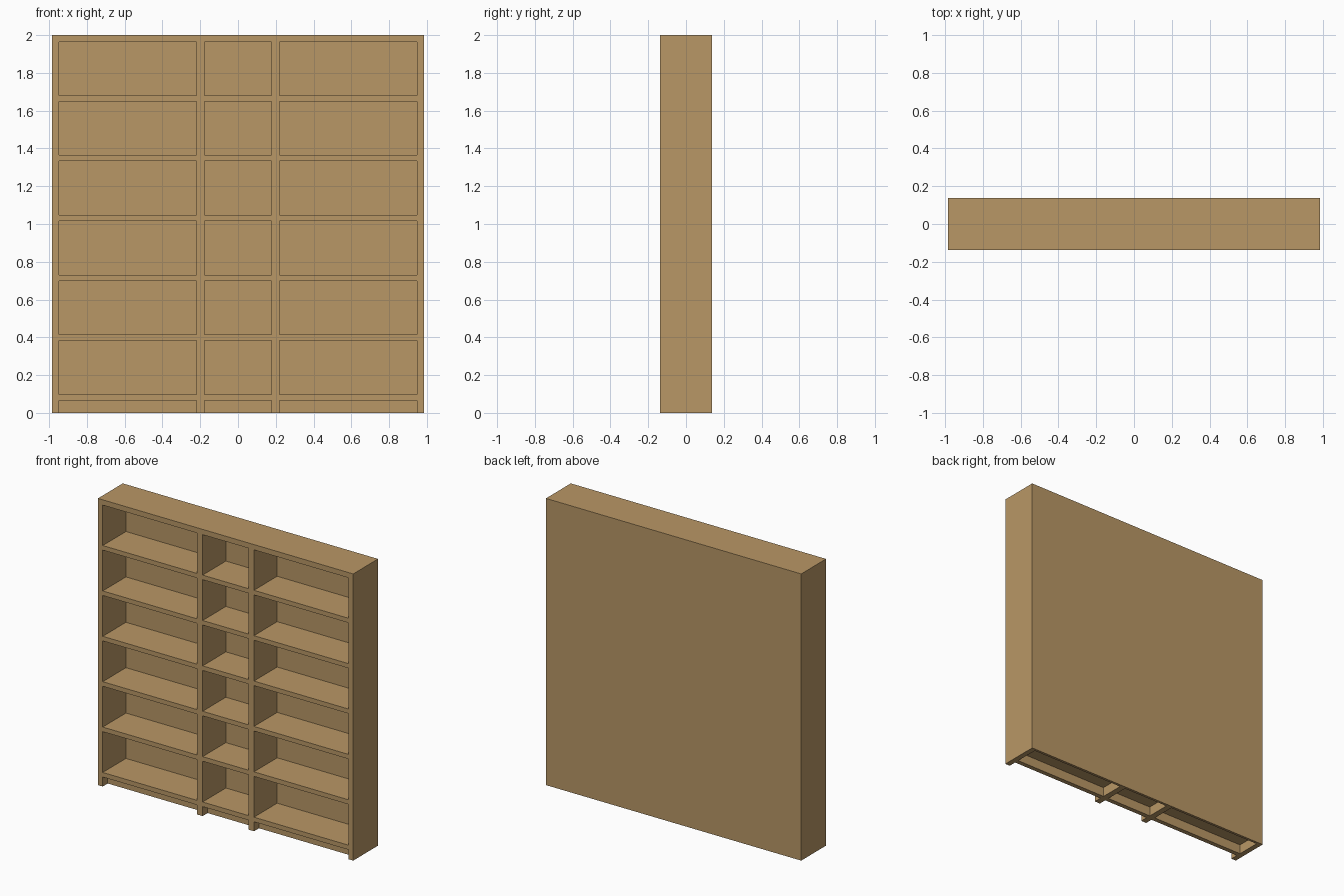
import bpy

if "Cube" in bpy.data.objects:
    bpy.data.objects.remove(bpy.data.objects["Cube"])

wood = bpy.data.materials.new("light oak")
wood.diffuse_color = (0.485, 0.31, 0.133, 1.0)
wood.use_nodes = True
wood.node_tree.nodes["Principled BSDF"].inputs["Base Color"].default_value = wood.diffuse_color


def board(name, x, y, z):
    """Box part spanning the given (min, max) ranges."""
    bpy.ops.mesh.primitive_cube_add(size=1, location=[sum(r) / 2 for r in (x, y, z)])
    ob = bpy.context.object
    ob.name = name
    ob.scale = [r[1] - r[0] for r in (x, y, z)]
    bpy.ops.object.transform_apply(location=False, rotation=False, scale=True)
    ob.data.materials.append(wood)
    return ob


W, D, H = 0.985, 0.137, 2.0     # half width, half depth, height
SIDE, TOP = 0.948, 1.963        # inner faces of sides and top board
BACK = 0.119                    # front of the back panel
DIV = (0.177, 0.219)            # divider range
SHELF, FIRST, PITCH = 0.032, 0.066, 0.3166

# Sides and dividers
for s, label in ((-1, "left"), (1, "right")):
    board(label + "_side", sorted((s * SIDE, s * W)), (-D, D), (0, H))
    board(label + "_divider", sorted((s * DIV[0], s * DIV[1])), (-D, BACK), (0, TOP))

# Top board and back panel
board("top_board", (-SIDE, SIDE), (-D, D), (TOP, H))
board("back_panel", (-SIDE, SIDE), (BACK, D), (0, TOP))

# Shelves and recessed toe kick in each bay
bays = {"left": (-SIDE, -DIV[1]), "middle": (-DIV[0], DIV[0]), "right": (DIV[1], SIDE)}
for bay, x in bays.items():
    for i in range(6):
        z = FIRST + PITCH * i
        board(f"{bay}_shelf_{i + 1}", x, (-D, BACK), (z, z + SHELF))
    board(bay + "_toe_kick", x, (-D + 0.055, -D + 0.087), (0, FIRST))
